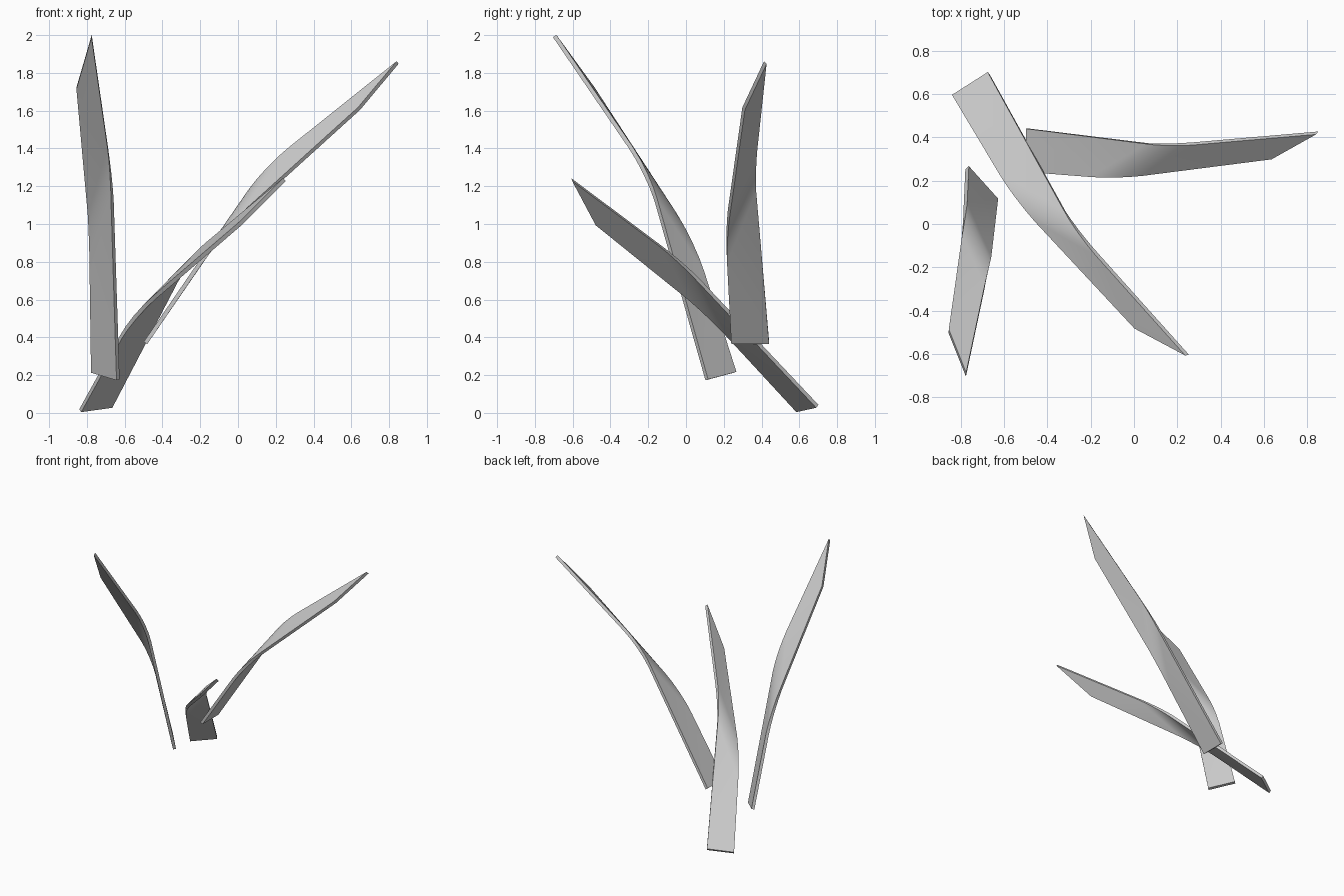
import bpy, bmesh, math

if "Cube" in bpy.data.objects:
    bpy.data.objects.remove(bpy.data.objects["Cube"])


def blade(name, base, bend, tip):
    """Thin leaf strip: each argument is a (left, right) pair of points."""
    bm = bmesh.new()
    rows = [[bm.verts.new(p) for p in pair] for pair in (base, bend, tip)]
    for (a, b), (c, d) in zip(rows, rows[1:]):
        bm.faces.new((a, b, d, c))
    # Soften the fold across the middle
    fold = bm.edges.get(rows[1])
    bmesh.ops.bevel(bm, geom=[fold], offset=0.06, segments=4,
                    profile=0.5, affect='EDGES')
    bmesh.ops.recalc_face_normals(bm, faces=bm.faces)
    mesh = bpy.data.meshes.new(name)
    bm.to_mesh(mesh)
    bm.free()
    obj = bpy.data.objects.new(name, mesh)
    bpy.context.collection.objects.link(obj)
    # Even thickness for the whole strip
    solid = obj.modifiers.new("thickness", 'SOLIDIFY')
    solid.thickness = 0.022
    solid.offset = 0
    bpy.ops.object.select_all(action='DESELECT')
    obj.select_set(True)
    bpy.context.view_layer.objects.active = obj
    bpy.ops.object.modifier_apply(modifier=solid.name)
    bpy.ops.object.shade_smooth_by_angle(angle=math.radians(30))


# Blade leaning to the front
blade("front_blade",
      [(-0.635, 0.11, 0.175), (-0.77, 0.26, 0.215)],
      [(-0.67, -0.20, 1.27), (-0.78, 0.04, 0.90)],
      [(-0.775, -0.695, 1.995), (-0.855, -0.495, 1.72)])

# Blade leaning to the right
blade("right_blade",
      [(-0.49, 0.44, 0.37), (-0.49, 0.24, 0.37)],
      [(0.15, 0.36, 1.30), (-0.10, 0.21, 0.94)],
      [(0.845, 0.42, 1.855), (0.64, 0.305, 1.61)])

# Low blade leaning diagonally forward
blade("low_blade",
      [(-0.67, 0.695, 0.035), (-0.835, 0.59, 0.012)],
      [(-0.27, -0.03, 0.805), (-0.56, 0.13, 0.51)],
      [(0.245, -0.605, 1.235), (0.01, -0.48, 1.00)])
